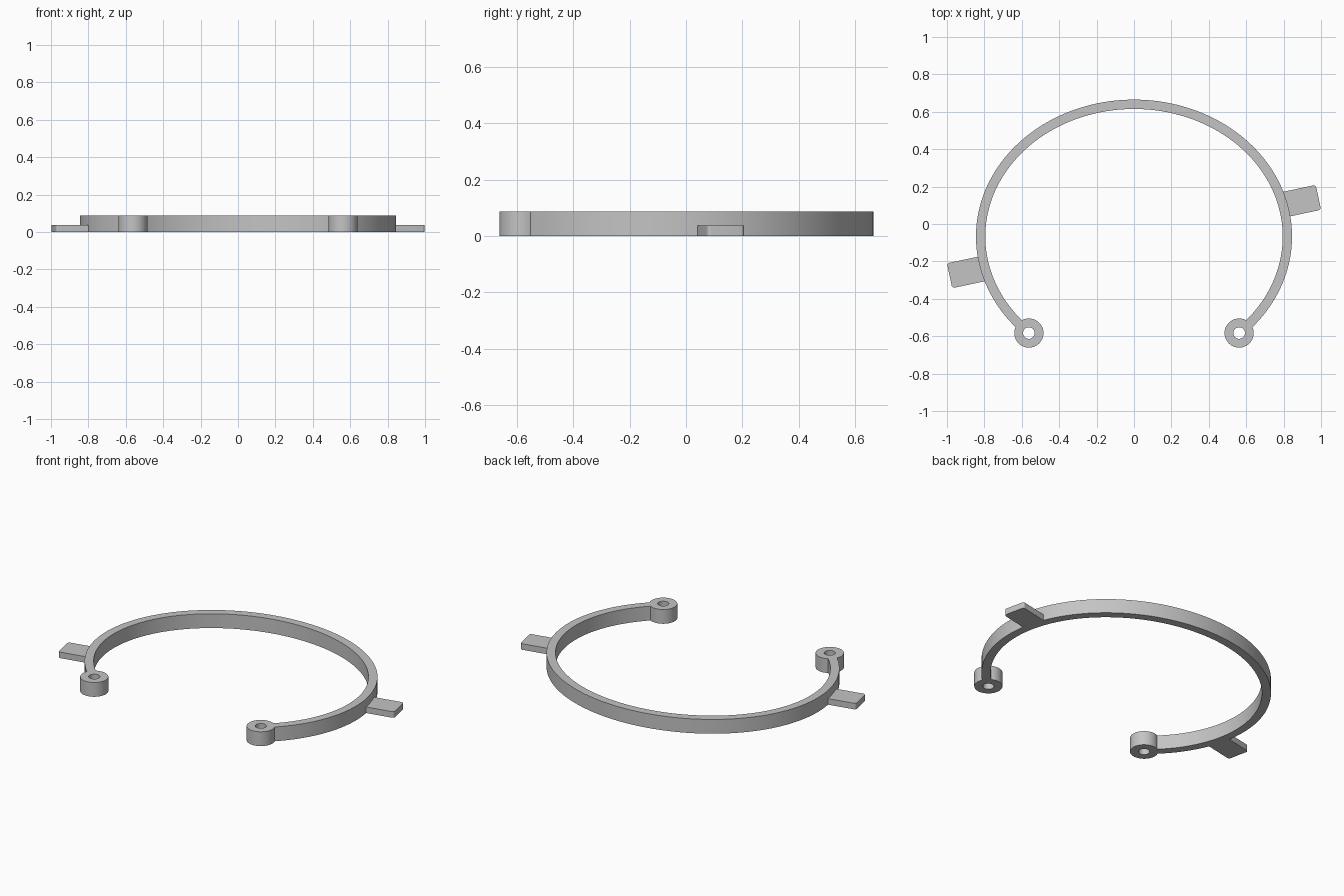
import bpy, bmesh
from math import radians, degrees, cos, sin, pi
from mathutils import Matrix

old = bpy.data.objects.get("Cube")
if old:
    bpy.data.objects.remove(old)

HEIGHT, TAB_HEIGHT = 0.087, 0.037
CENTRE_Y = -0.067          # centre of the oval band

grey = bpy.data.materials.new("plain_grey")
grey.use_nodes = True
grey.diffuse_color = (0.55, 0.55, 0.55, 1)
grey.node_tree.nodes["Principled BSDF"].inputs["Base Color"].default_value = grey.diffuse_color


def arc(rx, ry, start, end, n, cx=0, cy=0):
    """Points along an elliptical arc, angles in degrees."""
    steps = [radians(start + (end - start) * i / n) for i in range(n + 1)]
    return [(cx + rx * cos(t), cy + ry * sin(t)) for t in steps]


def prism(name, outline, height, matrix=None):
    """Extrude a closed flat outline up from the ground."""
    bm = bmesh.new()
    face = bm.faces.new([bm.verts.new((x, y, 0)) for x, y in outline])
    top = bmesh.ops.extrude_face_region(bm, geom=[face])["geom"]
    bmesh.ops.translate(bm, vec=(0, 0, height),
                        verts=[g for g in top if isinstance(g, bmesh.types.BMVert)])
    bm.transform(matrix or Matrix())
    bmesh.ops.recalc_face_normals(bm, faces=bm.faces)
    mesh = bpy.data.meshes.new(name)
    bm.to_mesh(mesh)
    bm.free()
    mesh.materials.append(grey)
    obj = bpy.data.objects.new(name, mesh)
    bpy.context.collection.objects.link(obj)
    return obj


def combine(target, other, operation):
    """Apply a boolean and discard the helper."""
    bpy.ops.object.select_all(action="DESELECT")
    bpy.context.view_layer.objects.active = target
    target.select_set(True)
    mod = target.modifiers.new(operation.lower(), "BOOLEAN")
    mod.operation, mod.object, mod.solver = operation, other, "EXACT"
    bpy.ops.object.modifier_apply(modifier=mod.name)
    bpy.data.objects.remove(other)


# Open oval band
outer = arc(0.845, 0.732, -42, 222, 120, cy=CENTRE_Y)
inner = arc(0.795, 0.682, 222, -42, 120, cy=CENTRE_Y)
band = prism("open_ring_clip", outer + inner, HEIGHT)

# Round bosses on both ends, each with a through hole
for side in (1, -1):
    boss = prism("end_boss", arc(0.078, 0.078, 0, 352.5, 47, 0.562 * side, -0.583), HEIGHT)
    combine(band, boss, "UNION")
for side in (1, -1):
    drill = prism("hole_cutter", arc(0.031, 0.031, 0, 348.75, 31, 0.562 * side, -0.583),
                  HEIGHT * 3, Matrix.Translation((0, 0, -HEIGHT)))
    drill.hide_render = True
    combine(band, drill, "DIFFERENCE")

# Thin rounded tabs on opposite sides
tip, half, r = 1.008, 0.068, 0.014
tab_outline = ([(0.81, -half)] + arc(r, r, -90, 0, 6, tip - r, r - half)
               + arc(r, r, 0, 90, 6, tip - r, half - r) + [(0.81, half)])
for angle in (12, 192):
    place = Matrix.Translation((0, CENTRE_Y, 0)) @ Matrix.Rotation(radians(angle), 4, "Z")
    combine(band, prism("side_tab", tab_outline, TAB_HEIGHT, place), "UNION")

# Smooth curved walls, sharp rims
bpy.ops.object.select_all(action="DESELECT")
band.select_set(True)
bpy.context.view_layer.objects.active = band
bpy.ops.object.shade_smooth_by_angle(angle=radians(30))
